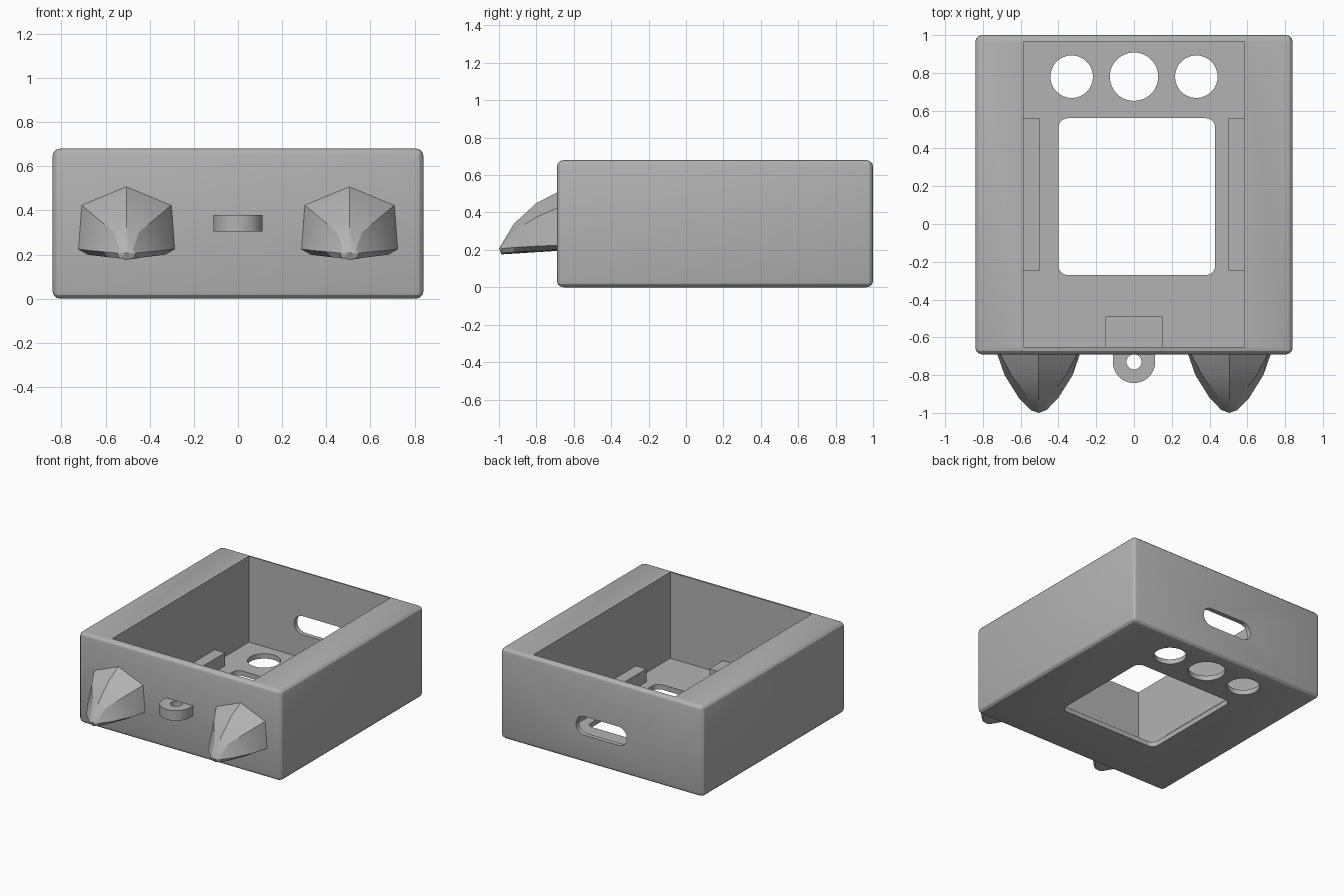
import bpy, bmesh, math

if "Cube" in bpy.data.objects:
    bpy.data.objects.remove(bpy.data.objects["Cube"])

grey = bpy.data.materials.new("plain grey")
grey.diffuse_color = (0.45, 0.45, 0.45, 1)
grey.use_nodes = True
grey.node_tree.nodes["Principled BSDF"].inputs["Base Color"].default_value = grey.diffuse_color


def finish(name, bm, smooth=None):
    bmesh.ops.recalc_face_normals(bm, faces=bm.faces)
    me = bpy.data.meshes.new(name)
    bm.to_mesh(me)
    bm.free()
    me.materials.append(grey)
    ob = bpy.data.objects.new(name, me)
    bpy.context.collection.objects.link(ob)
    return ob


def box(name, x0, x1, y0, y1, z0, z1, bevel=0, segments=2):
    bm = bmesh.new()
    bmesh.ops.create_cube(bm, size=1)
    for v in bm.verts:
        v.co = ((x0 + x1) / 2 + v.co.x * (x1 - x0),
                (y0 + y1) / 2 + v.co.y * (y1 - y0),
                (z0 + z1) / 2 + v.co.z * (z1 - z0))
    if bevel:
        bmesh.ops.bevel(bm, geom=bm.edges[:], offset=bevel, segments=segments,
                        profile=0.5, affect='EDGES')
    return finish(name, bm)


def prism(name, outline, depth, place):
    """Extrude a 2D outline; place(u, v, d) gives the 3D point."""
    bm = bmesh.new()
    rings = [[bm.verts.new(place(u, v, d)) for u, v in outline] for d in depth]
    n = len(outline)
    bm.faces.new(rings[0])
    bm.faces.new(rings[1])
    for i in range(n):
        j = (i + 1) % n
        bm.faces.new((rings[0][i], rings[0][j], rings[1][j], rings[1][i]))
    return finish(name, bm)


def rounded(x0, x1, y0, y1, r, n=8):
    pts = []
    corners = [(x1 - r, y1 - r), (x0 + r, y1 - r), (x0 + r, y0 + r), (x1 - r, y0 + r)]
    for k, (cx, cy) in enumerate(corners):
        for i in range(n + 1):
            a = math.pi / 2 * (k + i / n)
            pts.append((cx + r * math.cos(a), cy + r * math.sin(a)))
    return pts


def circle(cx, cy, r, n=48):
    return [(cx + r * math.cos(2 * math.pi * i / n),
             cy + r * math.sin(2 * math.pi * i / n)) for i in range(n)]


def cut(target, cutter):
    bpy.context.view_layer.objects.active = target
    mod = target.modifiers.new("cut", 'BOOLEAN')
    mod.operation, mod.solver, mod.object = 'DIFFERENCE', 'EXACT', cutter
    bpy.ops.object.modifier_apply(modifier=mod.name)
    bpy.data.objects.remove(cutter)


def flat(u, v, d):
    return (u, v, d)


def upright(u, v, d):
    return (u, d, v)


# Case: rounded block hollowed from above, with openings in floor and back
FLOOR = 0.037
case = box("case", -0.84, 0.84, -0.69, 1.0, 0, 0.68, bevel=0.035, segments=3)
cut(case, box("cavity", -0.585, 0.585, -0.65, 0.965, FLOOR, 1))
cut(case, prism("window", rounded(-0.40, 0.43, -0.27, 0.56, 0.05), (-0.1, 0.2), flat))
for x, r in ((-0.33, 0.1125), (0, 0.128), (0.33, 0.1125)):
    cut(case, prism("button_hole", circle(x, 0.78, r), (-0.1, 0.2), flat))
cut(case, prism("slot", rounded(-0.21, 0.21, 0.21, 0.35, 0.0699), (0.9, 1.1), upright))

# Supports standing on the floor
for side, x in (("left", -0.5425), ("right", 0.5425)):
    box(side + "_rail", x - 0.0425, x + 0.0425, -0.245, 0.56, FLOOR - 0.01, 0.135)
box("front_support", -0.15, 0.15, -0.655, -0.49, FLOOR - 0.01, 0.135)

# Hanging loop on the front
half = [(0.112 * math.cos(a), -0.73 + 0.112 * math.sin(a))
        for a in (math.pi + math.pi * i / 32 for i in range(33))]
loop = prism("hanging_loop", [(-0.112, -0.68)] + half + [(0.112, -0.68)], (0.305, 0.38), flat)
cut(loop, prism("loop_hole", circle(0, -0.73, 0.04, 32), (0.2, 0.5), flat))

# Faceted claws: y, ridge z, shoulder (x, z), rim (x, z), underside (x, z), keel z
SECTIONS = [
    (-0.685, 0.510, 0.205, 0.425, 0.220, 0.225, 0.175, 0.200, 0.195),
    (-0.800, 0.450, 0.145, 0.375, 0.180, 0.220, 0.140, 0.195, 0.188),
    (-0.920, 0.340, 0.055, 0.300, 0.105, 0.213, 0.080, 0.188, 0.180),
    (-0.985, 0.232, 0.030, 0.222, 0.042, 0.207, 0.032, 0.183, 0.176),
]
for side, cx in (("left", -0.505), ("right", 0.505)):
    bm = bmesh.new()
    rings = []
    for y, zt, hs, zs, hr, zr, hb, zb, zk in SECTIONS:
        ring = [(0, zt), (hs, zs), (hr, zr), (hb, zb), (0, zk),
                (-hb, zb), (-hr, zr), (-hs, zs)]
        rings.append([bm.verts.new((cx + x, y, z)) for x, z in ring])
    for a, b in zip(rings, rings[1:]):
        for i in range(8):
            j = (i + 1) % 8
            bm.faces.new((a[i], a[j], b[j], b[i]))
    tip = bm.verts.new((cx, -1.0, 0.207))
    for i in range(8):
        bm.faces.new((rings[-1][i], rings[-1][(i + 1) % 8], tip))
    bm.faces.new(rings[0])
    finish(side + "_claw", bm)

# Smooth the curved walls, keep the hard edges
for ob in bpy.data.objects:
    ob.select_set(True)
    bpy.context.view_layer.objects.active = ob
bpy.ops.object.shade_smooth_by_angle(angle=math.radians(20))
